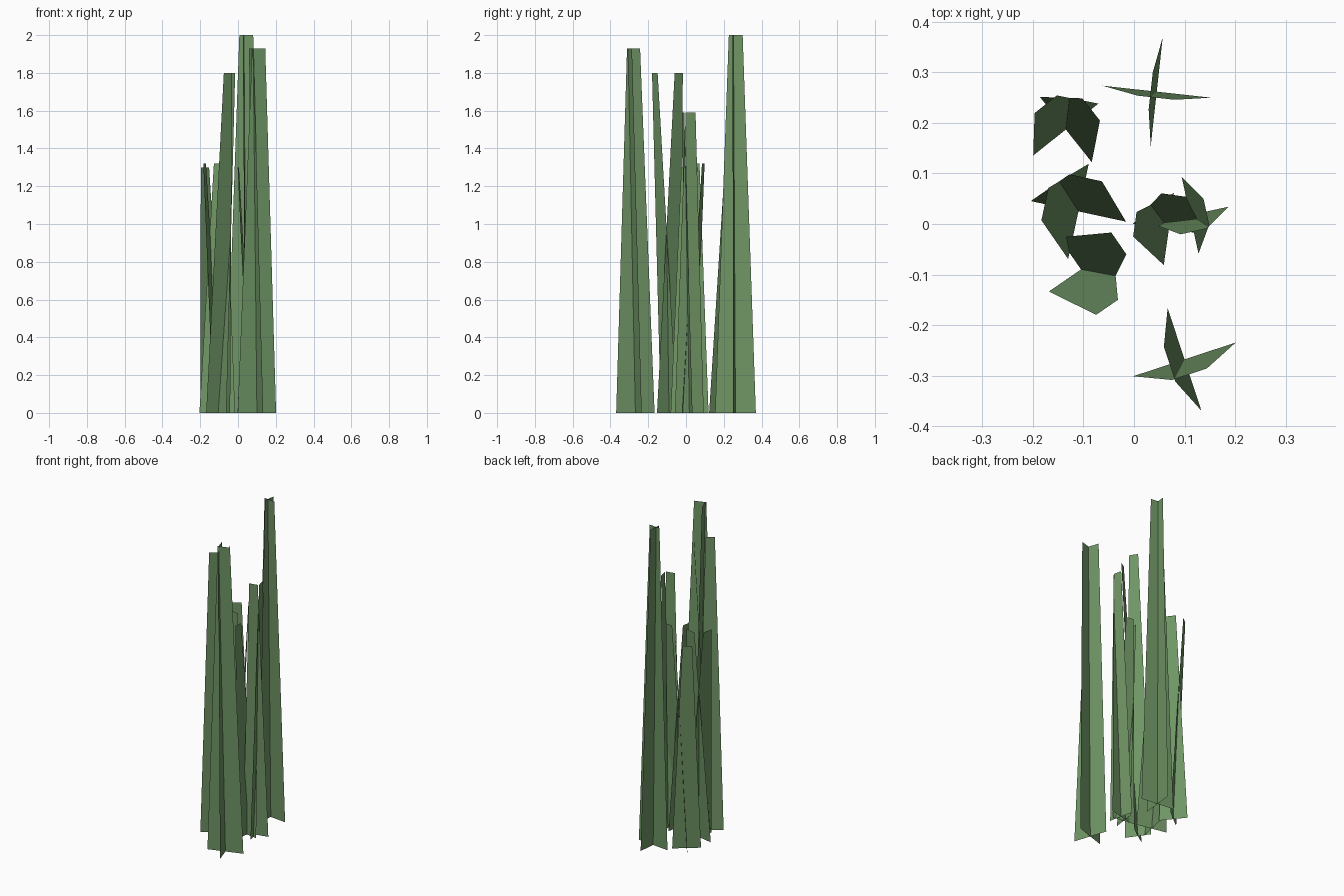
import bpy
from math import radians
from mathutils import Matrix, Vector

if "Cube" in bpy.data.objects:
    bpy.data.objects.remove(bpy.data.objects["Cube"])

# Shared leaf green
green = bpy.data.materials.new("leaf_green")
green.diffuse_color = (0.16, 0.30, 0.13, 1)
green.use_nodes = True
green.node_tree.nodes["Principled BSDF"].inputs["Base Color"].default_value = green.diffuse_color

TOP_RATIO = 0.34  # blade tip width relative to its base width


def reed(name, centre, angle, width, lean, height):
    """Two single-sided tapered blades, crossed at the base and leaning apart."""
    origin = Vector((*centre, 0))
    turn = Matrix.Rotation(radians(angle), 3, 'Z')
    along, across = turn @ Vector((1, 0, 0)), turn @ Vector((0, 1, 0))
    verts = []
    for edge, normal in ((along, across), (across, along)):
        half = edge * width / 2
        top = origin - normal * lean + Vector((0, 0, height))
        verts += [origin - half, origin + half,
                  top + half * TOP_RATIO, top - half * TOP_RATIO]
    mesh = bpy.data.meshes.new(name)
    mesh.from_pydata(verts, [], [(0, 1, 2, 3), (4, 5, 6, 7)])
    mesh.materials.append(green)
    obj = bpy.data.objects.new(name, mesh)
    bpy.context.collection.objects.link(obj)
    return obj


# Each reed: base centre, turn, base width, lean, height
reeds = [
    ((0.045, 0.262), -6.3, 0.217, 0.012, 2.00),
    ((0.100, -0.268), 18.2, 0.214, 0.031, 1.93),
    ((-0.105, -0.090), 124.5, 0.154, 0.091, 1.80),
    ((0.111, 0.0175), 102.4, 0.156, 0.033, 1.59),
    ((-0.110, 0.025), 257.8, 0.193, 0.068, 1.32),
    ((-0.135, 0.187), 218.5, 0.165, 0.064, 1.30),
    ((0.069, -0.010), 262.0, 0.144, 0.068, 1.30),
]
for i, spec in enumerate(reeds, 1):
    reed(f"reed_{i}", *spec)
